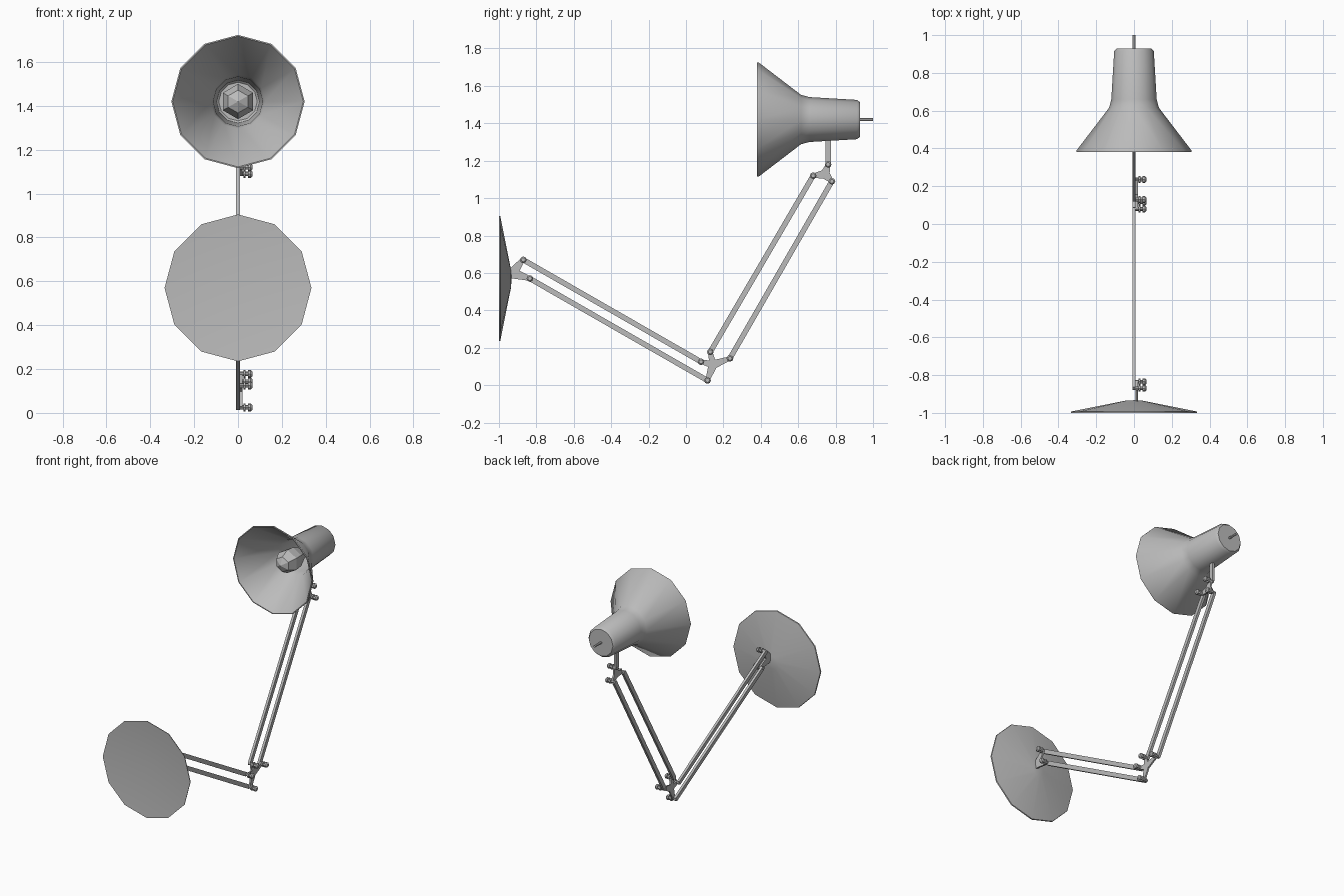
import bpy, bmesh, math
from mathutils import Vector

cube = bpy.data.objects.get("Cube")
if cube:
    bpy.data.objects.remove(cube, do_unlink=True)

GREY = (0.5, 0.5, 0.5, 1.0)
mat = bpy.data.materials.new("plain grey")
mat.use_nodes = True
mat.diffuse_color = GREY
mat.node_tree.nodes["Principled BSDF"].inputs["Base Color"].default_value = GREY


def finish(name, bm, smooth=None):
    """Turn a bmesh into a named object, optionally smooth below an angle."""
    bmesh.ops.remove_doubles(bm, verts=bm.verts, dist=1e-5)
    bmesh.ops.recalc_face_normals(bm, faces=bm.faces)
    mesh = bpy.data.meshes.new(name)
    bm.to_mesh(mesh)
    bm.free()
    mesh.materials.append(mat)
    obj = bpy.data.objects.new(name, mesh)
    bpy.context.collection.objects.link(obj)
    if smooth:
        bpy.ops.object.select_all(action='DESELECT')
        obj.select_set(True)
        bpy.context.view_layer.objects.active = obj
        bpy.ops.object.shade_smooth_by_angle(angle=math.radians(smooth))
    return obj


def lathe(name, profile, origin, axis='Y', sides=12, smooth=None):
    """Turn (distance, radius) pairs around an axis, with a corner on top."""
    bm = bmesh.new()
    rings = []
    for t, r in profile:
        ring = []
        for i in range(sides):
            a = 2 * math.pi * i / sides
            s, c = r * math.sin(a), r * math.cos(a)
            p = (s, t, c) if axis == 'Y' else (t, s, c)
            ring.append(bm.verts.new(Vector(origin) + Vector(p)))
        rings.append(ring)
    for a, b in zip(rings, rings[1:]):
        for i in range(sides):
            j = (i + 1) % sides
            bm.faces.new((a[i], a[j], b[j], b[i]))
    return finish(name, bm, smooth)


def plate(name, outline, x0, x1):
    """Extrude a (y, z) outline from x0 to x1."""
    bm = bmesh.new()
    face = bm.faces.new([bm.verts.new((x0, p[0], p[1])) for p in outline])
    out = bmesh.ops.extrude_face_region(bm, geom=[face])
    verts = [v for v in out["geom"] if isinstance(v, bmesh.types.BMVert)]
    bmesh.ops.translate(bm, verts=verts, vec=(x1 - x0, 0, 0))
    return finish(name, bm)


def bar(name, a, b, width=0.028):
    """Flat strip running between two pivots."""
    a, b = Vector(a), Vector(b)
    d = (b - a).normalized()
    n = Vector((-d.y, d.x)) * width / 2
    plate(name, [a + n, a - n, b - n, b + n], -0.008, 0.009)


def star_plate(name, centre, tips, waist):
    """Plate with one blunt arm per tip and hollows between the arms."""
    c = Vector(centre)
    dirs = sorted((Vector(t) - c for t in tips), key=lambda d: math.atan2(d.y, d.x))
    outline = []
    for i, d in enumerate(dirs):
        side = Vector((-d.y, d.x)).normalized() * 0.011
        outline += [c + d - side, c + d + side]
        a0 = math.atan2(d.y, d.x)
        e = dirs[(i + 1) % len(dirs)]
        gap = (math.atan2(e.y, e.x) - a0) % (2 * math.pi)
        mid = a0 + gap / 2
        outline.append(c + Vector((math.cos(mid), math.sin(mid))) * waist)
    plate(name, outline, 0.009, 0.02)


# Pivot positions (y, z)
base_hi, base_lo = (-0.87, 0.67), (-0.835, 0.57)
elbow_hi, elbow_lo = (0.08, 0.125), (0.115, 0.025)
elbow_in, elbow_out = (0.13, 0.178), (0.235, 0.143)
head_in, head_out, head_top = (0.68, 1.12), (0.78, 1.09), (0.76, 1.18)

# Hollow conical base
lathe("base", [(0.058, 0), (0, 0.329), (0, 0.335), (0.007, 0.333), (0.065, 0.045), (0.067, 0)],
      (0, -1, 0.57), smooth=40)

# Parallel arms
bar("lower_arm_top", base_hi, elbow_hi)
bar("lower_arm_bottom", base_lo, elbow_lo)
bar("upper_arm_inner", elbow_in, head_in)
bar("upper_arm_outer", elbow_out, head_out)
bar("shade_post", head_top, (0.76, 1.31))

# Joint plates
plate("base_bracket", [(-0.94, 0.572), (-0.838, 0.558), (-0.828, 0.58), (-0.89, 0.612),
                       (-0.86, 0.668), (-0.88, 0.68), (-0.94, 0.625)], 0.009, 0.02)
star_plate("elbow_plate", (0.142, 0.112), [elbow_hi, elbow_lo, elbow_in, elbow_out], 0.028)
star_plate("head_plate", (0.743, 1.128), [head_in, head_out, head_top], 0.026)

# Pivot bolts with washer and knob
bolt = [(-0.009, 0), (-0.009, 0.01), (0.024, 0.01), (0.024, 0.018), (0.034, 0.018),
        (0.034, 0.01), (0.046, 0.01), (0.046, 0.018), (0.058, 0.018), (0.065, 0.011), (0.065, 0)]
pivots = [base_hi, base_lo, elbow_hi, elbow_lo, elbow_in, elbow_out, head_in, head_out, head_top]
for i, (y, z) in enumerate(pivots):
    lathe(f"pivot_bolt_{i + 1}", bolt, (0, y, z), axis='X', sides=8)

# Shade shell, outside then inside
HEAD = (0, 0, 1.42)
lathe("shade", [(0.93, 0), (0.93, 0.092), (0.915, 0.105), (0.66, 0.12), (0.615, 0.132),
                (0.39, 0.304), (0.38, 0.304), (0.38, 0.298), (0.615, 0.124), (0.66, 0.113),
                (0.91, 0.098), (0.92, 0.088), (0.92, 0)], HEAD, smooth=40)

# Bulb with socket neck
lathe("bulb", [(0.46, 0), (0.485, 0.052), (0.54, 0.08), (0.60, 0.074), (0.68, 0.04),
               (0.92, 0.04)], HEAD, sides=6)

# Short rod at the back of the shade
lathe("back_rod", [(0.91, 0), (0.91, 0.008), (1.0, 0.008), (1.0, 0)], HEAD, sides=6)
